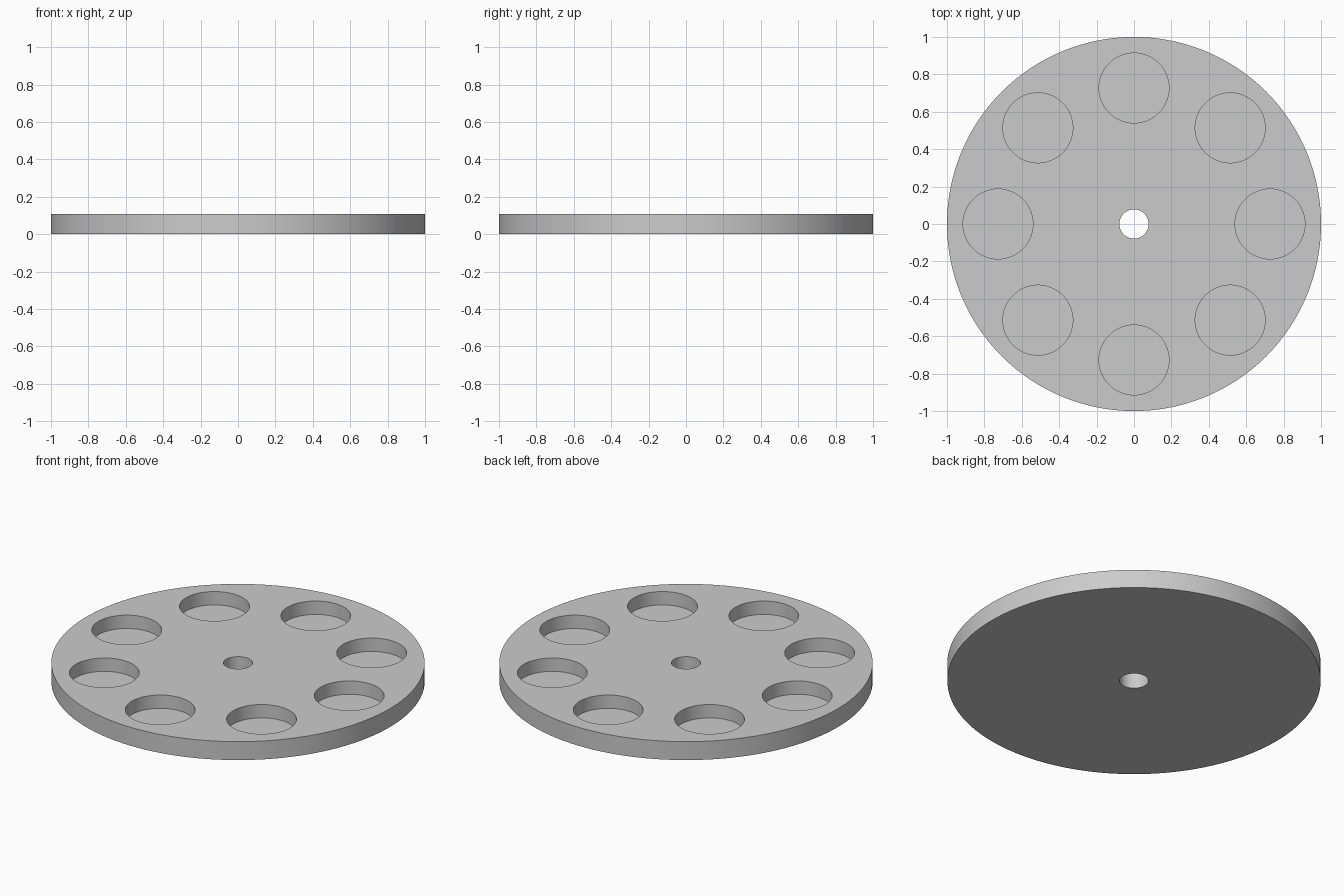
import bpy, math

if "Cube" in bpy.data.objects:
    bpy.data.objects.remove(bpy.data.objects["Cube"])

HEIGHT, FLOOR = 0.109, 0.03
POCKETS, POCKET_R, RING_R, BORE_R = 8, 0.187, 0.727, 0.078


def cylinder(name, radius, z0, z1, x=0, y=0, sides=96):
    bpy.ops.mesh.primitive_cylinder_add(vertices=sides, radius=radius, depth=z1 - z0,
                                        location=(x, y, (z0 + z1) / 2))
    ob = bpy.context.object
    ob.name = name
    return ob


# Round plate
disc = cylinder("disc", 1.0, 0, HEIGHT, sides=128)
grey = bpy.data.materials.new("light grey")
grey.diffuse_color = (0.6, 0.6, 0.6, 1)
grey.use_nodes = True
grey.node_tree.nodes["Principled BSDF"].inputs["Base Color"].default_value = grey.diffuse_color
disc.data.materials.append(grey)

# Through bore and ring of blind pockets
cutters = [cylinder("bore_cutter", BORE_R, -0.1, HEIGHT + 0.1, sides=64)]
for i in range(POCKETS):
    a = math.tau * i / POCKETS
    cutters.append(cylinder("pocket_cutter", POCKET_R, FLOOR, HEIGHT + 0.1,
                            RING_R * math.cos(a), RING_R * math.sin(a)))

bpy.context.view_layer.objects.active = disc
for cutter in cutters:
    mod = disc.modifiers.new("cut", 'BOOLEAN')
    mod.operation, mod.solver, mod.object = 'DIFFERENCE', 'EXACT', cutter
    bpy.ops.object.modifier_apply(modifier=mod.name)
    bpy.data.objects.remove(cutter)

# Smooth walls, sharp rims
disc.select_set(True)
bpy.ops.object.shade_smooth_by_angle(angle=math.radians(30))
